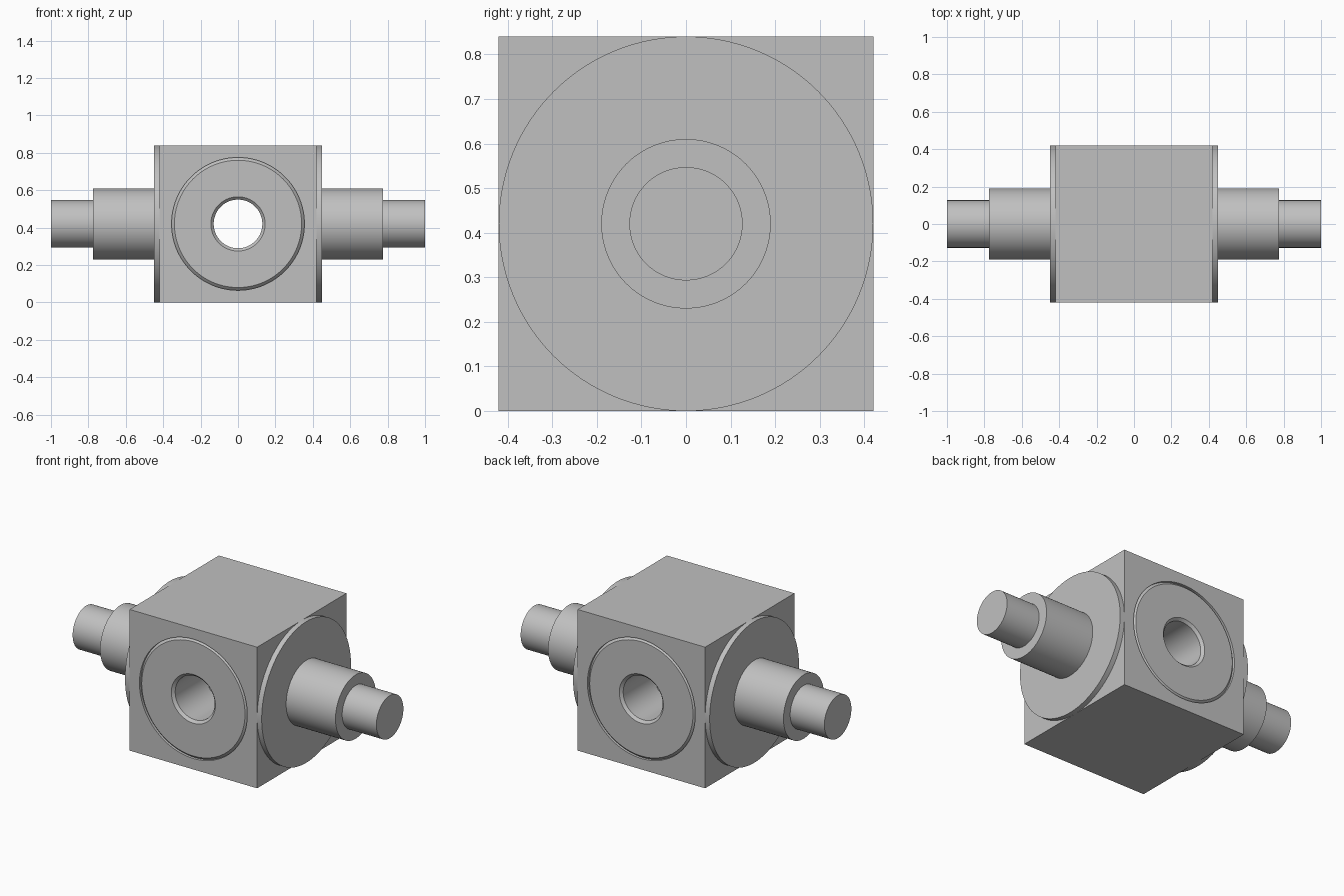
import bpy
import bmesh
from math import pi
from mathutils import Matrix, Vector

default = bpy.data.objects.get("Cube")
if default:
    bpy.data.objects.remove(default, do_unlink=True)

HALF = 0.42      # half side of the housing, also the height of the axes
COVER = 0.355    # radius of the front and back covers
CHAMFER = 0.015
BORE = 0.13
SEGMENTS = 128

metal = bpy.data.materials.new("light grey metal")
metal.use_nodes = True
grey = (0.53, 0.53, 0.53, 1)
metal.diffuse_color = grey
metal.node_tree.nodes["Principled BSDF"].inputs["Base Color"].default_value = grey


def add_object(name, bm):
    bmesh.ops.recalc_face_normals(bm, faces=bm.faces)
    mesh = bpy.data.meshes.new(name)
    bm.to_mesh(mesh)
    bm.free()
    mesh.materials.append(metal)
    obj = bpy.data.objects.new(name, mesh)
    bpy.context.collection.objects.link(obj)
    return obj


def select_only(obj):
    bpy.ops.object.select_all(action="DESELECT")
    obj.select_set(True)
    bpy.context.view_layer.objects.active = obj


def smooth(obj):
    select_only(obj)
    bpy.ops.object.shade_smooth_by_angle(angle=pi / 6)


def lathe(name, profile, axis, closed=False):
    """Revolve (radius, distance) points around the x or y axis."""
    bm = bmesh.new()
    side = Vector((0, 0, 1))
    verts = [bm.verts.new(side * r + axis * d) for r, d in profile]
    edges = [bm.edges.new(pair) for pair in zip(verts, verts[1:])]
    if closed:
        edges.append(bm.edges.new((verts[-1], verts[0])))
    bmesh.ops.spin(bm, geom=verts + edges, cent=(0, 0, 0), axis=axis,
                   angle=2 * pi, steps=SEGMENTS)
    bmesh.ops.remove_doubles(bm, verts=bm.verts, dist=1e-5)
    bmesh.ops.translate(bm, verts=bm.verts, vec=(0, 0, HALF))
    return add_object(name, bm)


X, Y = Vector((1, 0, 0)), Vector((0, 1, 0))

# Cubic housing with a round opening from front to back
bm = bmesh.new()
bmesh.ops.create_cube(bm, size=2 * HALF, matrix=Matrix.Translation((0, 0, HALF)))
housing = add_object("housing", bm)
cutter = lathe("opening_cutter", [(0, -1), (COVER, -1), (COVER, 1), (0, 1)], Y)
cutter.hide_render = True
cut = housing.modifiers.new("opening", "BOOLEAN")
cut.operation = "DIFFERENCE"
cut.solver = "EXACT"
cut.object = cutter
select_only(housing)
bpy.ops.object.modifier_apply(modifier=cut.name)
bpy.data.objects.remove(cutter, do_unlink=True)
smooth(housing)

# Chamfered covers joined by a through bore with a relieved middle
half_profile = [
    (COVER, CHAMFER - HALF),
    (COVER - CHAMFER, -HALF),
    (BORE + CHAMFER, -HALF),
    (BORE, CHAMFER - HALF),
    (BORE, -0.12),
    (BORE + CHAMFER, -0.12),
]
back_half = [(r, -d) for r, d in reversed(half_profile)]
smooth(lathe("covers_and_bore", half_profile + back_half, Y, closed=True))

# Side flanges and stepped shafts
for side, sign in (("left", 1), ("right", -1)):
    flange = [(0, 0.42), (0.42, 0.42), (0.42, 0.45), (0, 0.45)]
    shaft = [(0, 0.44), (0.19, 0.44), (0.19, 0.775),
             (0.127, 0.775), (0.127, 1), (0, 1)]
    smooth(lathe(side + "_flange", flange, X * sign))
    smooth(lathe(side + "_stepped_shaft", shaft, X * sign))
